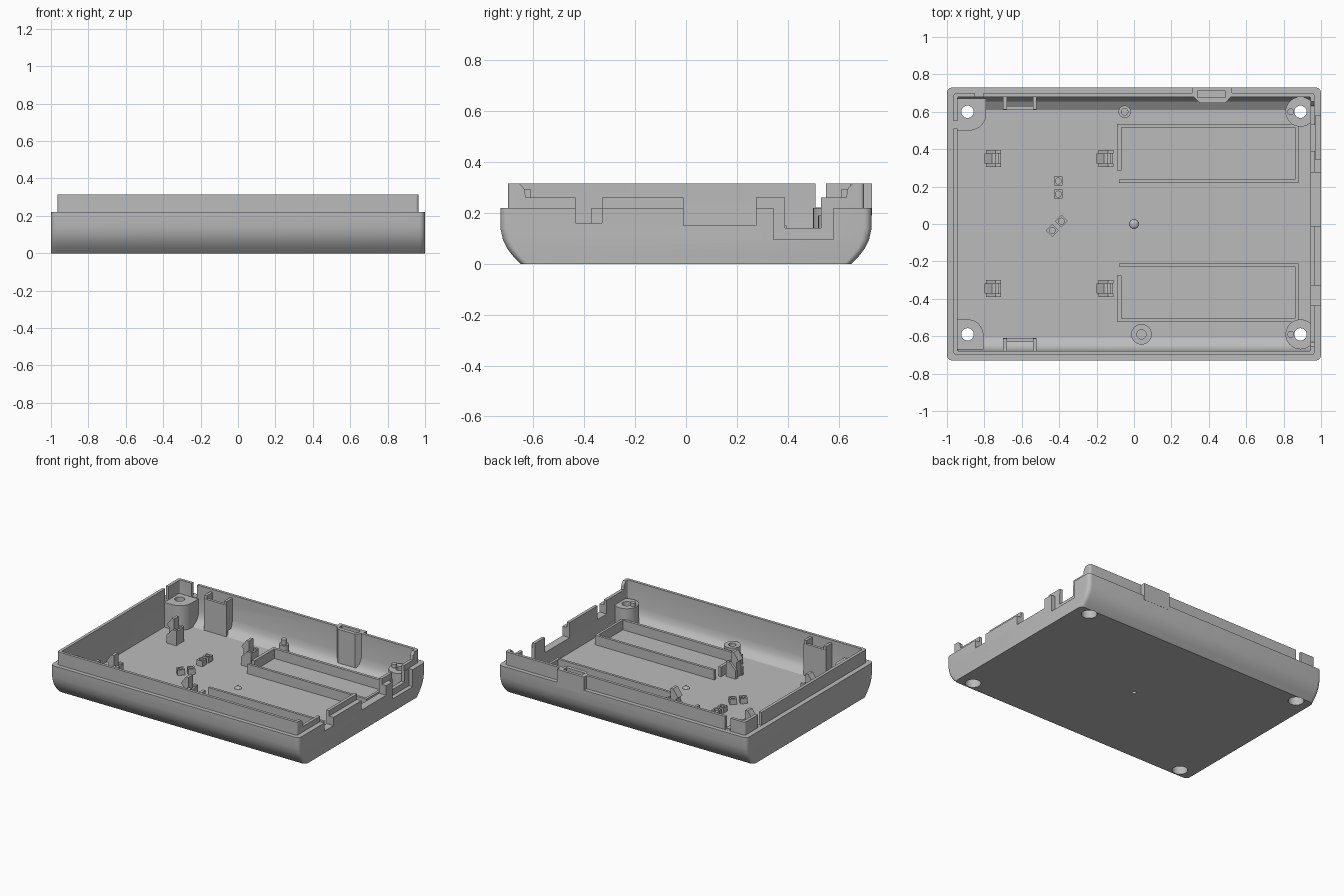
import bpy, bmesh, math
from mathutils import Matrix

cube = bpy.data.objects.get("Cube")
if cube:
    bpy.data.objects.remove(cube)

grey = bpy.data.materials.new("plain grey")
grey.use_nodes = True
GREY = (0.5, 0.5, 0.5, 1)
grey.diffuse_color = GREY
grey.node_tree.nodes["Principled BSDF"].inputs["Base Color"].default_value = GREY

FLOOR, STEP, TOP = 0.04, 0.22, 0.315


def finish(name, bm):
    bmesh.ops.recalc_face_normals(bm, faces=bm.faces)
    me = bpy.data.meshes.new(name)
    bm.to_mesh(me)
    bm.free()
    me.materials.append(grey)
    ob = bpy.data.objects.new(name, me)
    bpy.context.collection.objects.link(ob)
    return ob


def loft(name, rings):
    bm = bmesh.new()
    loops = [[bm.verts.new(p) for p in ring] for ring in rings]
    n = len(loops[0])
    for a, b in zip(loops, loops[1:]):
        for i in range(n):
            j = (i + 1) % n
            bm.faces.new((a[i], a[j], b[j], b[i]))
    bm.faces.new(loops[0][::-1])
    bm.faces.new(loops[-1])
    return finish(name, bm)


def prism(name, pts, lo, hi, axis="z"):
    place = {"x": lambda a, b, c: (c, a, b), "y": lambda a, b, c: (a, c, b),
             "z": lambda a, b, c: (a, b, c)}[axis]
    return loft(name, [[place(a, b, c) for a, b in pts] for c in (lo, hi)])


def box(name, x0, x1, y0, y1, z0, z1):
    return prism(name, [(x0, y0), (x1, y0), (x1, y1), (x0, y1)], z0, z1)


def circle(x, y, r, n=32, start=0.0):
    return [(x + r * math.cos(start + math.tau * i / n),
             y + r * math.sin(start + math.tau * i / n)) for i in range(n)]


def cylinder(name, x, y, r, z0, z1):
    return prism(name, circle(x, y, r), z0, z1)


def rounded(hx, hy, r, n=6):
    pts = []
    for k, (sx, sy) in enumerate(((1, 1), (-1, 1), (-1, -1), (1, -1))):
        for i in range(n + 1):
            a = math.pi / 2 * (k + i / n)
            pts.append((sx * (hx - r) + r * math.cos(a), sy * (hy - r) + r * math.sin(a)))
    return pts


def cut(ob, cutters):
    for c in cutters:
        m = ob.modifiers.new("cut", "BOOLEAN")
        m.operation, m.solver, m.object = "DIFFERENCE", "EXACT", c
    dg = bpy.context.evaluated_depsgraph_get()
    me = bpy.data.meshes.new_from_object(ob.evaluated_get(dg))
    ob.modifiers.clear()
    ob.data = me


# Tray shell: rounded rings up the outside, over the lip and down the inside
levels = [(1, .65, .03, 0), (1, .68, .03, .03), (1, .703, .03, .06), (1, .72, .03, .095),
          (1, .73, .03, .14), (1, .73, .03, STEP), (.965, .70, .015, STEP),
          (.965, .70, .015, TOP), (.943, .68, .008, TOP), (.943, .68, .008, .14),
          (.943, .67, .008, .095), (.943, .655, .008, .07), (.943, .61, .008, FLOOR)]
shell = loft("tray_shell", [[(x, y, z) for x, y in rounded(hx, hy, r)]
                            for hx, hy, r, z in levels])

# Cutters: port openings in the right-hand end, lip gaps, screw holes, slot
ports = [(-.67, .33), (-.65, .31), (-.636, .295), (-.63, .26), (-.435, .26), (-.435, .16),
         (-.33, .16), (-.33, .26), (-.01, .26), (-.01, .15), (.275, .15), (.275, .26),
         (.39, .26), (.39, .14), (.53, .14), (.53, .26), (.63, .26), (.636, .295),
         (.65, .31), (.67, .33)]
slot = box("slot_cutter", .34, .49, .675, .71, .08, .4)
holes = []
for sx in (-1, 1):
    for y in (.6, -.59):
        holes.append(cylinder("screw_hole_cutter", sx * .89, y, .033, -.1, .4))
        holes.append(cylinder("counterbore_cutter", sx * .89, y, .052, -.1, .12))
shell_cutters = [
    prism("port_cutter", ports, .9, 1.1, "x"),
    box("plug_recess_cutter", .97, 1.1, .345, .58, .095, .4),
    box("left_gap_cutter", -1.1, -.9, .51, .55, STEP + .001, .4),
    box("back_gap_cutter", -.85, -.805, .6, .8, STEP + .001, .4),
    cylinder("centre_dimple_cutter", 0, 0, .014, -.1, .02)]
cut(shell, shell_cutters + holes + [slot])


# Screw bosses: filled corners on one end, round posts on the other
def corner_boss(name, x1, y1, r, s):
    arc = [(x1 - r + r * math.cos(a), y1 + r - r * math.sin(a))
           for a in (math.pi / 2 * i / 10 for i in range(11))]
    pts = [(-.95, .672), (x1, .672)] + arc + [(-.95, y1)]
    return prism(name, [(x, s * y) for x, y in pts], FLOOR - .005, STEP)


bosses = [corner_boss("back_corner_boss", -.79, .50, .09, 1),
          corner_boss("front_corner_boss", -.805, .51, .085, -1)]
for y in (.6, -.59):
    bosses.append(cylinder("round_boss", .89, y, .08, FLOOR - .005, .19))
    cylinder("boss_pin", .838, y, .018, .15, .215)
for b in bosses:
    cut(b, holes)

# Slotted pocket standing against the back wall
outline = [(.31, .731), (.525, .731), (.525, .69), (.49, .647), (.35, .647), (.31, .69)]
pocket_top = prism("pocket_top", outline, .19, TOP)
pocket_body = prism("pocket_body", [(x, min(y, .69)) for x, y in outline[1:]
                                    if y < .7] + [(.31, .7), (.525, .7)], .07, .19)
for p in (pocket_top, pocket_body):
    cut(p, [slot])

# Open brackets on the long walls
for s in (1, -1):
    ys = sorted((s * .61, s * .63))
    box("bracket_plate", -.70, -.52, *ys, FLOOR - .005, .27)
    for x in (-.70, -.54):
        box("bracket_side", x, x + .02, *sorted((s * .612, s * .69)), .08, .295)

# Board clips: a hooked post between two cheeks
hook = [(-.02, .035), (.022, .035), (.022, .15), (.04, .165), (.0, .22), (-.02, .22)]
for cx in (-.76, -.16):
    for cy in (.35, -.345):
        prism("clip_hook", [(cx - x, z) for x, z in hook], cy - .026, cy + .026, "y")
        for s in (-1, 1):
            y = cy + s * .036
            prism("clip_cheek", [(cx - .03, .035), (cx + .05, .035), (cx + .05, .15),
                                 (cx + .02, .15), (cx - .03, .1)], y - .009, y + .009, "y")
        box("clip_back", cx + .032, cx + .048, cy - .04, cy + .04, .035, .14)

# Rails framing the two long bays
for s, off in ((1, 0), (-1, .01)):
    def rail(name, x0, x1, y0, y1):
        box(name, x0, x1, *sorted((s * y0 + off, s * y1 + off)), FLOOR - .005, .11)
    rail("bay_outer_rail", -.09, .88, .515, .535)
    rail("bay_inner_rail", -.08, .88, .22, .238)
    rail("bay_end_rail", .862, .88, .22, .535)
    rail("bay_short_rail", -.09, -.068, .285, .535)

# Small square sockets, a peg and a hollow post on the floor
for x, y, turn in ((-.405, .23, 0), (-.405, .16, 0), (-.388, .015, 45), (-.437, -.035, 45)):
    sock = prism("light_socket", circle(x, y, .034, 4, math.radians(45 + turn)), .035, .08)
    c = cylinder("socket_cutter", x, y, .016, .05, .2)
    cut(sock, [c])
    holes.append(c)
for name, x, y, r, ri, z in (("peg", -.05, .6, .033, .02, .12), ("hollow_post", .04, -.59, .055, .025, .12)):
    post = cylinder(name, x, y, r, .035, z)
    c = cylinder("post_cutter", x, y, ri, .07, .4)
    cut(post, [c])
    holes.append(c)
cylinder("peg_tip", -.05, .6, .02, .06, .155)

# Small dome at the middle of the floor
bm = bmesh.new()
bmesh.ops.create_uvsphere(bm, u_segments=16, v_segments=8, radius=.025,
                          matrix=Matrix.Translation((0, 0, FLOOR)) @ Matrix.Diagonal((1, 1, .5, 1)))
finish("centre_dome", bm)

# Remove the cutters and smooth the curved faces
for c in shell_cutters + holes + [slot]:
    bpy.data.objects.remove(c)
bpy.ops.object.select_all(action="DESELECT")
for ob in bpy.context.scene.objects:
    if ob.type == "MESH":
        ob.select_set(True)
        bpy.context.view_layer.objects.active = ob
bpy.ops.object.shade_smooth_by_angle(angle=math.radians(30))
